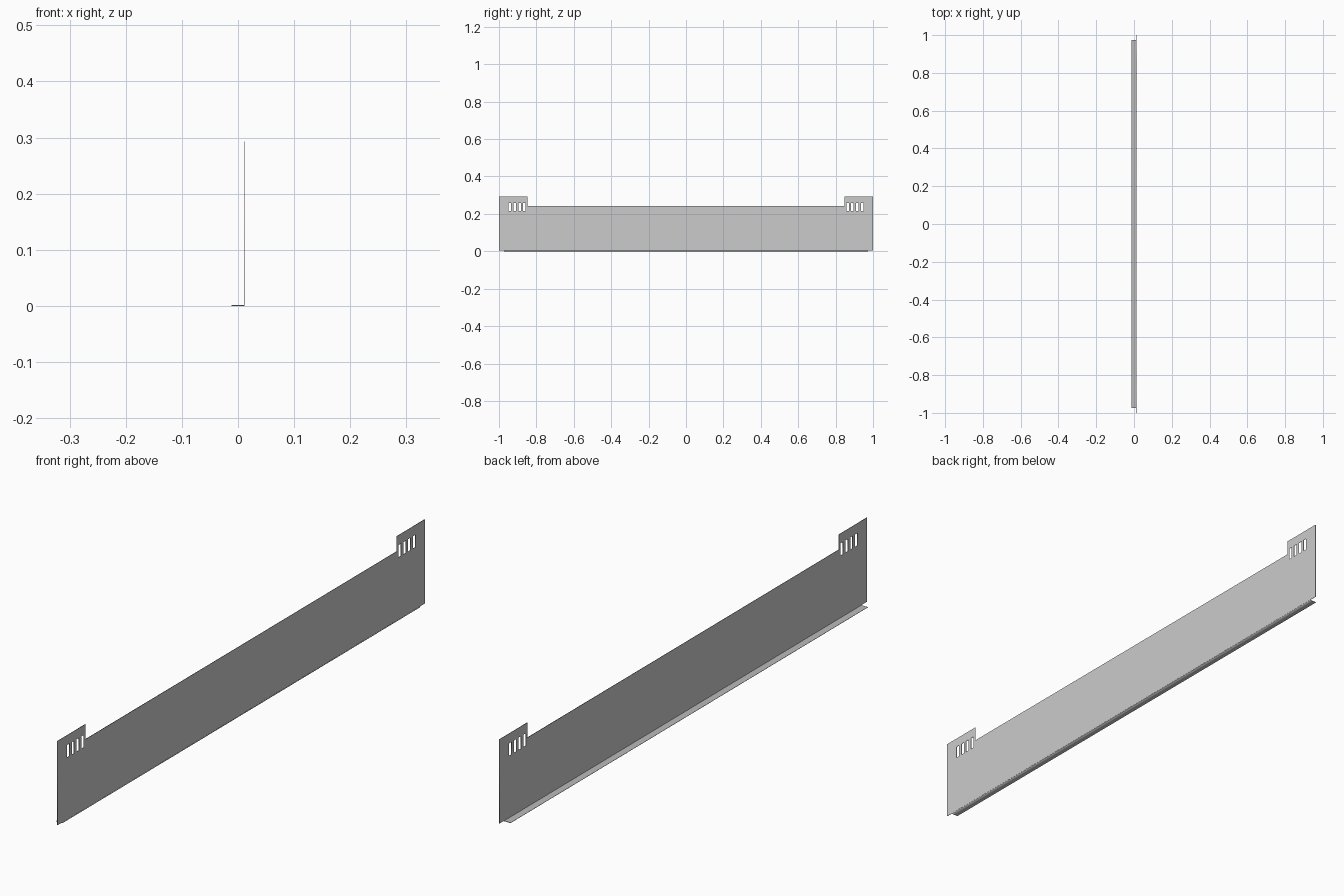
import bpy
from math import pi

if "Cube" in bpy.data.objects:
    bpy.data.objects.remove(bpy.data.objects["Cube"])

T = 0.0015            # sheet thickness
X_OUT = 0.012         # outer face of the upright plate
BEND = 0.003          # height where the bend ends and the full-length plate starts


def sheet(name, loops, depth, location, rotation):
    """Extruded flat outline; loops after the first are holes."""
    cu = bpy.data.curves.new(name, 'CURVE')
    cu.dimensions = '2D'
    cu.fill_mode = 'BOTH'
    cu.extrude = depth / 2
    for pts in loops:
        sp = cu.splines.new('POLY')
        sp.points.add(len(pts) - 1)
        for p, (u, v) in zip(sp.points, pts):
            p.co = (u, v, 0, 1)
        sp.use_cyclic_u = True
    ob = bpy.data.objects.new(name, cu)
    bpy.context.collection.objects.link(ob)
    ob.location = location
    ob.rotation_euler = rotation
    bpy.ops.object.select_all(action='DESELECT')
    ob.select_set(True)
    bpy.context.view_layer.objects.active = ob
    bpy.ops.object.convert(target='MESH')
    return bpy.context.object


def rect(cu, cv, w, h):
    u, v = w / 2, h / 2
    return [(cu - u, cv - v), (cu - u, cv + v), (cu + u, cv + v), (cu + u, cv - v)]


# Upright plate with raised end tabs, four slots in each tab
half = [(1, BEND), (1, 0.293), (0.847, 0.293), (0.847, 0.241)]
outline = half + [(-y, z) for y, z in reversed(half)]
slots = [rect(s * (0.864 + 0.026 * i), 0.238, 0.013, 0.043)
         for s in (-1, 1) for i in range(4)]
sheet("upright_plate", [outline] + slots, T, (X_OUT - T / 2, 0, 0), (pi / 2, 0, pi / 2))

# Folded bottom flange, slightly shorter than the plate
profile = [(-X_OUT, 0), (X_OUT, 0), (X_OUT, BEND), (X_OUT - T, BEND),
           (X_OUT - T, T), (-X_OUT, T)]
sheet("bottom_flange", [profile], 1.946, (0, 0, 0), (pi / 2, 0, 0))
